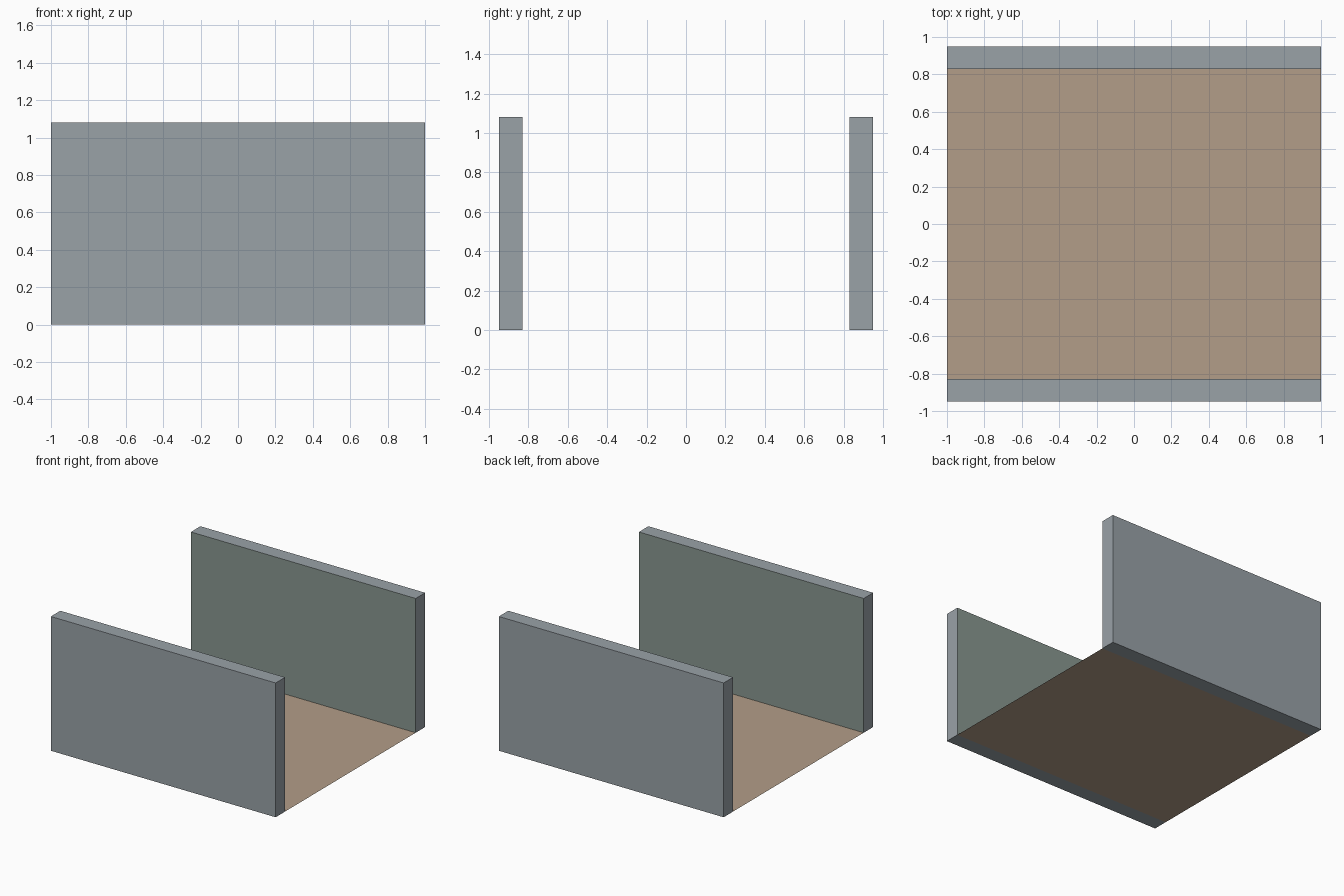
import bpy
import bmesh

if "Cube" in bpy.data.objects:
    bpy.data.objects.remove(bpy.data.objects["Cube"])

LENGTH, HEIGHT = 2.0, 1.08
INNER, OUTER = 0.83, 0.95


def material(name, rgb):
    mat = bpy.data.materials.new(name)
    mat.diffuse_color = (*rgb, 1.0)
    mat.use_nodes = True
    mat.node_tree.nodes["Principled BSDF"].inputs["Base Color"].default_value = mat.diffuse_color
    return mat


wall_mat = material("wall_grey", (0.32, 0.36, 0.39))
inner_mat = material("inner_wall_grey_green", (0.25, 0.31, 0.28))
floor_mat = material("floor_tan", (0.45, 0.34, 0.25))


def add_object(name, bm, mats):
    mesh = bpy.data.meshes.new(name)
    bm.to_mesh(mesh)
    bm.free()
    for mat in mats:
        mesh.materials.append(mat)
    obj = bpy.data.objects.new(name, mesh)
    bpy.context.collection.objects.link(obj)
    return obj


# Side walls: solid slabs with a differently tinted inner face
for name, side in (("front_wall", -1), ("back_wall", 1)):
    bm = bmesh.new()
    bmesh.ops.create_cube(bm, size=1.0)
    bmesh.ops.scale(bm, vec=(LENGTH, OUTER - INNER, HEIGHT), verts=bm.verts)
    bmesh.ops.translate(bm, vec=(0, side * (INNER + OUTER) / 2, HEIGHT / 2), verts=bm.verts)
    bm.normal_update()
    for face in bm.faces:
        if face.normal.y * side < -0.5:
            face.material_index = 1
    add_object(name, bm, (wall_mat, inner_mat))

# Floor: a single flat sheet between the walls
bm = bmesh.new()
bmesh.ops.create_grid(bm, x_segments=1, y_segments=1, size=1.0)
bmesh.ops.scale(bm, vec=(LENGTH / 2, INNER, 1), verts=bm.verts)
add_object("floor", bm, (floor_mat,))
